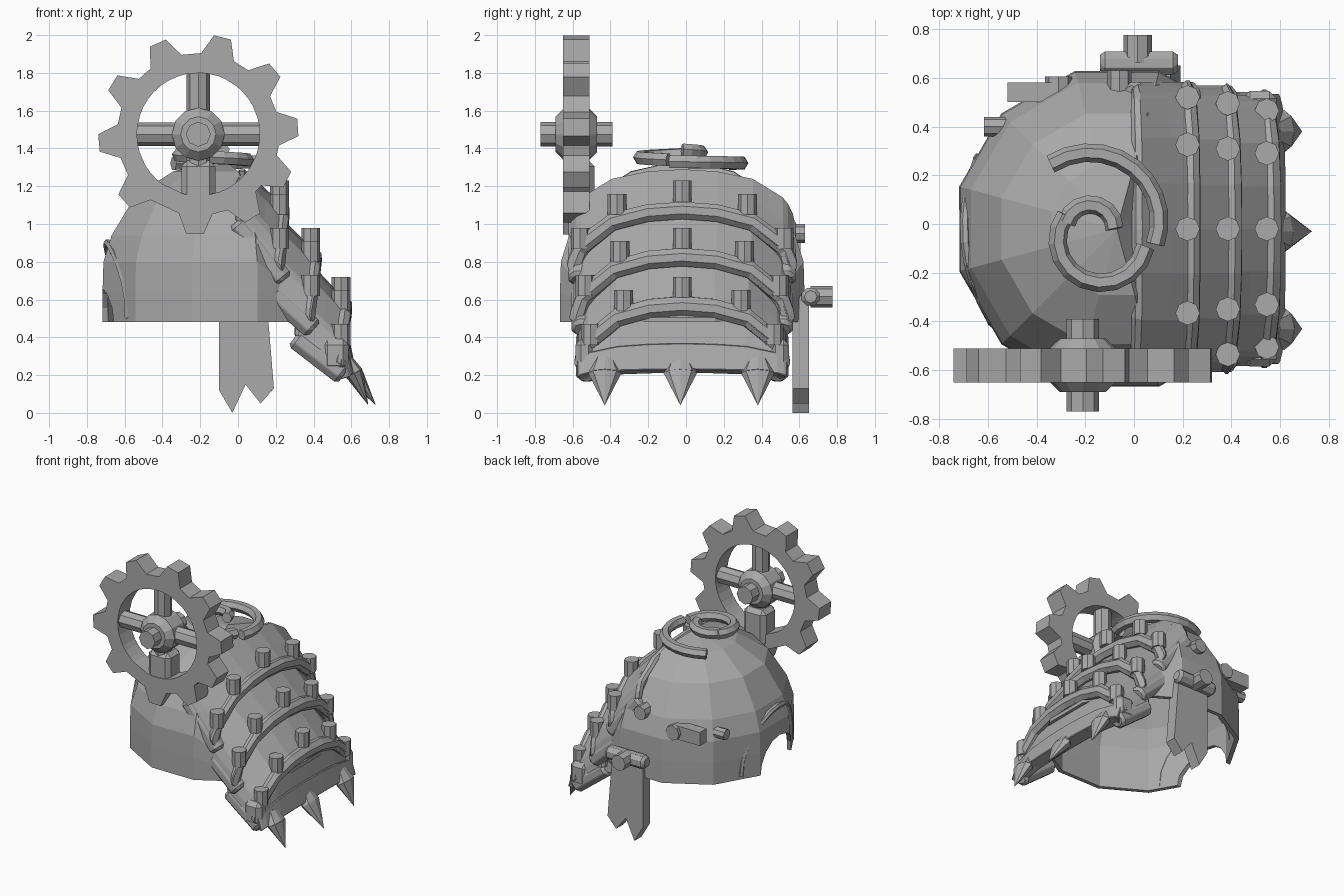
import bpy, bmesh
from math import sin, cos, radians, pi, sqrt
from mathutils import Vector

cube = bpy.data.objects.get("Cube")
if cube:
    bpy.data.objects.remove(cube)

steel = bpy.data.materials.new("grey_steel")
steel.use_nodes = True
GREY = (0.4, 0.4, 0.4, 1)
steel.diffuse_color = GREY
steel.node_tree.nodes["Principled BSDF"].inputs["Base Color"].default_value = GREY

DOME_X = -0.07
MID_Y = -0.02


def finish(name, bm):
    bmesh.ops.recalc_face_normals(bm, faces=bm.faces)
    me = bpy.data.meshes.new(name)
    bm.to_mesh(me)
    bm.free()
    ob = bpy.data.objects.new(name, me)
    ob.data.materials.append(steel)
    bpy.context.collection.objects.link(ob)
    return ob


def bevel(ob, width):
    m = ob.modifiers.new("bevel", "BEVEL")
    m.width, m.segments = width, 1
    return ob


def rod(name, a, b, r1, r2=None, sides=8):
    """Prism or cone from point a to point b."""
    a, b = Vector(a), Vector(b)
    bm = bmesh.new()
    bmesh.ops.create_cone(bm, cap_ends=True, segments=sides, radius1=r1,
                          radius2=r1 if r2 is None else r2, depth=(b - a).length)
    ob = finish(name, bm)
    ob.location = (a + b) / 2
    ob.rotation_euler = (b - a).to_track_quat("Z", "Y").to_euler()
    return ob


def box(name, loc, size, edge=0.0):
    bm = bmesh.new()
    bmesh.ops.create_cube(bm, size=1)
    bmesh.ops.scale(bm, vec=size, verts=bm.verts)
    ob = finish(name, bm)
    ob.location = loc
    return bevel(ob, edge) if edge else ob


def slab(name, outline, y0, y1):
    """Flat outline in x and z given depth along y."""
    bm = bmesh.new()
    face = bm.faces.new([bm.verts.new((x, y0, z)) for x, z in outline])
    ext = bmesh.ops.extrude_face_region(bm, geom=[face])
    bmesh.ops.translate(bm, vec=(0, y1 - y0, 0),
                        verts=[v for v in ext["geom"] if isinstance(v, bmesh.types.BMVert)])
    return finish(name, bm)


def tube(name, points, radius):
    cu = bpy.data.curves.new(name, "CURVE")
    cu.dimensions, cu.bevel_depth, cu.bevel_resolution = "3D", radius, 1
    cu.use_fill_caps = True
    sp = cu.splines.new("POLY")
    sp.use_smooth = False
    sp.points.add(len(points) - 1)
    for p, co in zip(sp.points, points):
        p.co = (*co, 1)
    cu.materials.append(steel)
    ob = bpy.data.objects.new(name, cu)
    bpy.context.collection.objects.link(ob)
    return ob


# Dome shell, lowered under the plates on its +x side
PROFILE = [(0.67, 0.48), (0.67, 0.64), (0.665, 0.8), (0.62, 0.94), (0.49, 1.15), (0.28, 1.29)]
bm = bmesh.new()
rings = []
for r, z in PROFILE:
    ring = []
    for k in range(12):
        a = radians(15 + 30 * k)
        x, y = DOME_X + r * cos(a), r * sin(a)
        top = 1.28 - max(0, x) * (1.35 + 2 * max(0, abs(y) - 0.25))
        ring.append(bm.verts.new((x, MID_Y + y, min(z, max(top, 0.48 + z * 0.04)))))
    rings.append(ring)
for lo, hi in zip(rings, rings[1:]):
    for k in range(12):
        n = (k + 1) % 12
        bm.faces.new((lo[k], lo[n], hi[n], hi[k]))
tip = bm.verts.new((DOME_X, MID_Y, 1.34))
for k in range(12):
    bm.faces.new((rings[-1][k], rings[-1][(k + 1) % 12], tip))
dome = finish("dome", bm)
m = dome.modifiers.new("thickness", "SOLIDIFY")
m.thickness, m.offset = 0.03, -1

# Arched opening at the neck side of the dome and its raised trim
arch_dir = Vector((cos(radians(185)), sin(radians(185)), 0))
arch_side = Vector((-arch_dir.y, arch_dir.x, 0))
arch_mid = Vector((DOME_X, MID_Y, 0.47))
cutter = rod("arch_cutter", arch_mid + arch_dir * 0.3, arch_mid + arch_dir, 0.225, sides=16)
cutter.hide_render = True
cutter.hide_viewport = True
cutter.display_type = "WIRE"
m = dome.modifiers.new("arch", "BOOLEAN")
m.object, m.operation, m.solver = cutter, "DIFFERENCE", "EXACT"
trim = []
for i in range(13):
    t = pi * i / 12
    u, h = 0.34 * cos(t), 0.4 * sin(t)
    trim.append(arch_mid + arch_side * u + arch_dir * (sqrt(0.64 ** 2 - u * u) - 0.04 * h) + Vector((0, 0, h + 0.03)))
tube("arch_trim", trim, 0.02)


# Overlapping arched plates
ARCH = [(-1, 1), (-0.98, 0.8), (-0.93, 0.56), (-0.64, 0.18), (-0.32, 0.04), (0, 0)]
ARCH += [(-y, d) for y, d in reversed(ARCH[:-1])]


def lame(name, start, end, half, thick, rows=(0, 0.5, 1)):
    """start and end hold crest x, crest z, side x, side z."""
    bm = bmesh.new()
    grid = []
    for t in rows:
        cx, cz, sx, sz = [a + (b - a) * t for a, b in zip(start, end)]
        grid.append([bm.verts.new((cx + (sx - cx) * d, MID_Y + half * y, cz + (sz - cz) * d))
                     for y, d in ARCH])
    for lo, hi in zip(grid, grid[1:]):
        for i in range(len(ARCH) - 1):
            bm.faces.new((lo[i], lo[i + 1], hi[i + 1], hi[i]))
    ob = finish(name, bm)
    m = ob.modifiers.new("thickness", "SOLIDIFY")
    m.thickness, m.offset = thick, 0
    return bevel(ob, thick * 0.3)


PLATES = [("upper", (0.0, 1.28, -0.01, 1.01), (0.26, 1.04, 0.24, 0.70), 0.57, 0.22, 1.15, 0.54),
          ("middle", (0.16, 1.06, 0.18, 0.64), (0.43, 0.79, 0.40, 0.44), 0.555, 0.385, 0.90, 0.515),
          ("lower", (0.32, 0.82, 0.30, 0.40), (0.59, 0.53, 0.56, 0.20), 0.53, 0.545, 0.64, 0.485)]
for name, start, end, half, rx, rz, reach in PLATES:
    lame(name + "_plate", start, end, half, 0.06)
    lame(name + "_plate_rim", start, end, half, 0.095, (0.74, 1))
    for s, label in ((-1, "front"), (1, "back")):
        y = MID_Y + s * (half - 0.025)
        bevel(rod(f"{name}_{label}_bead", (start[2], y, start[3]), (end[2], y, end[3]), 0.065), 0.02)
    # Upright rivets along the plate
    for y, drop in ((-1, 0.25), (-0.64, 0.07), (0, 0), (0.64, 0.07), (1, 0.25)):
        p = Vector((rx, MID_Y + y * reach, rz - drop))
        rod(name + "_rivet", p - Vector((0, 0, 0.03)), p + Vector((0, 0, 0.08)), 0.05)

# Bottom lip with end lumps and claws
LIP = ((0.52, 0.5, 0.5, 0.36), (0.58, 0.22, 0.56, 0.18), 0.53)
lame("bottom_lip", *LIP, 0.06)
lame("bottom_lip_rim", *LIP, 0.09, (0.5, 1))
for s in (-1, 1):
    box("lip_end", (0.515, MID_Y + s * 0.515, 0.305), (0.14, 0.1, 0.17), 0.03)
for y, reach in ((-0.43, 0.69), (-0.03, 0.73), (0.38, 0.69)):
    shoulder, point = Vector((0.615, y, 0.21)), Vector((reach, y, 0.04))
    root = Vector((0.575, y, 0.29))
    for part in (rod("claw", shoulder, point, 0.088, 0.0), rod("claw_root", root, shoulder, 0.05, 0.088)):
        part.scale.y = 0.55

# Gear wheel
GX, GY, GZ = -0.21, -0.58, 1.475


def polar(r, deg):
    return (GX + r * cos(radians(deg)), GZ + r * sin(radians(deg)))


outline = []
for a in (4, 40, 76, 114, 149, 185, 222, 268, 303, 333):
    outline += [polar(0.43, a - 12), polar(0.53, a - 5), polar(0.53, a + 5), polar(0.43, a + 12)]
n = len(outline)
bm = bmesh.new()
loops = []
for y in (GY - 0.07, GY + 0.07):
    outer = [bm.verts.new((x, y, z)) for x, z in outline]
    inner = []
    for x, z in outline:
        d = Vector((x - GX, z - GZ)).normalized() * 0.325
        inner.append(bm.verts.new((GX + d.x, y, GZ + d.y)))
    loops.append((outer, inner))
(fo, fi), (bo, bi) = loops
for i in range(n):
    j = (i + 1) % n
    for a, b in ((fo, fi), (bo, bi), (fo, bo), (fi, bi)):
        bm.faces.new((a[i], a[j], b[j], b[i]))
finish("gear_ring", bm)

# Spokes, hub, axle and the post that holds the gear
rod("cross_spoke", (GX - 0.35, GY, GZ), (GX + 0.35, GY, GZ), 0.062)
rod("upright_spoke", (GX, GY, GZ - 0.3), (GX, GY, GZ + 0.35), 0.062)
rod("axle", (GX, -0.77, GZ), (GX, -0.39, GZ), 0.066)
bevel(rod("hub", (GX, GY - 0.11, GZ), (GX, GY + 0.11, GZ), 0.14, sides=12), 0.045)
box("gear_post", (GX, -0.565, 1.2), (0.18, 0.16, 0.27), 0.03)


# Broken spiral on the crown
def arc(name, cx, cy, a0, a1, r0, r1, z0, z1, steps=10):
    pts = []
    for i in range(steps + 1):
        t = i / steps
        a, r = radians(a0 + (a1 - a0) * t), r0 + (r1 - r0) * t
        pts.append((cx + r * cos(a), cy + r * sin(a), z0 + (z1 - z0) * t))
    tube(name, pts, 0.038)


arc("outer_swirl", -0.17, 0.0, 125, -18, 0.3, 0.27, 1.32, 1.33)
arc("inner_swirl", -0.14, -0.06, -10, -215, 0.19, 0.17, 1.34, 1.37)
arc("swirl_heart", -0.18, -0.02, 165, 0, 0.1, 0.1, 1.37, 1.39, 7)

# Hanging banner on the back with its bar and bolt
slab("banner", [(-0.1, 0.62), (-0.1, 0.12), (-0.03, 0.0), (0.04, 0.15),
                (0.12, 0.05), (0.19, 0.13), (0.15, 0.62)], 0.565, 0.65)
bevel(rod("banner_bar", (-0.14, 0.66, 0.615), (0.18, 0.66, 0.615), 0.055), 0.02)
rod("banner_bolt", (0.015, 0.66, 0.615), (0.015, 0.775, 0.615), 0.058)

# Bolts and block on the back of the dome
box("back_block", (-0.42, 0.54, 0.86), (0.2, 0.08, 0.1))
rod("block_bolt", (-0.31, 0.5, 0.86), (-0.31, 0.605, 0.86), 0.055)
rod("side_bolt", (-0.48, 0.4, 0.85), (-0.615, 0.4, 0.85), 0.04)
rod("back_bolt", (-0.06, 0.46, 0.95), (-0.06, 0.63, 0.95), 0.05)
